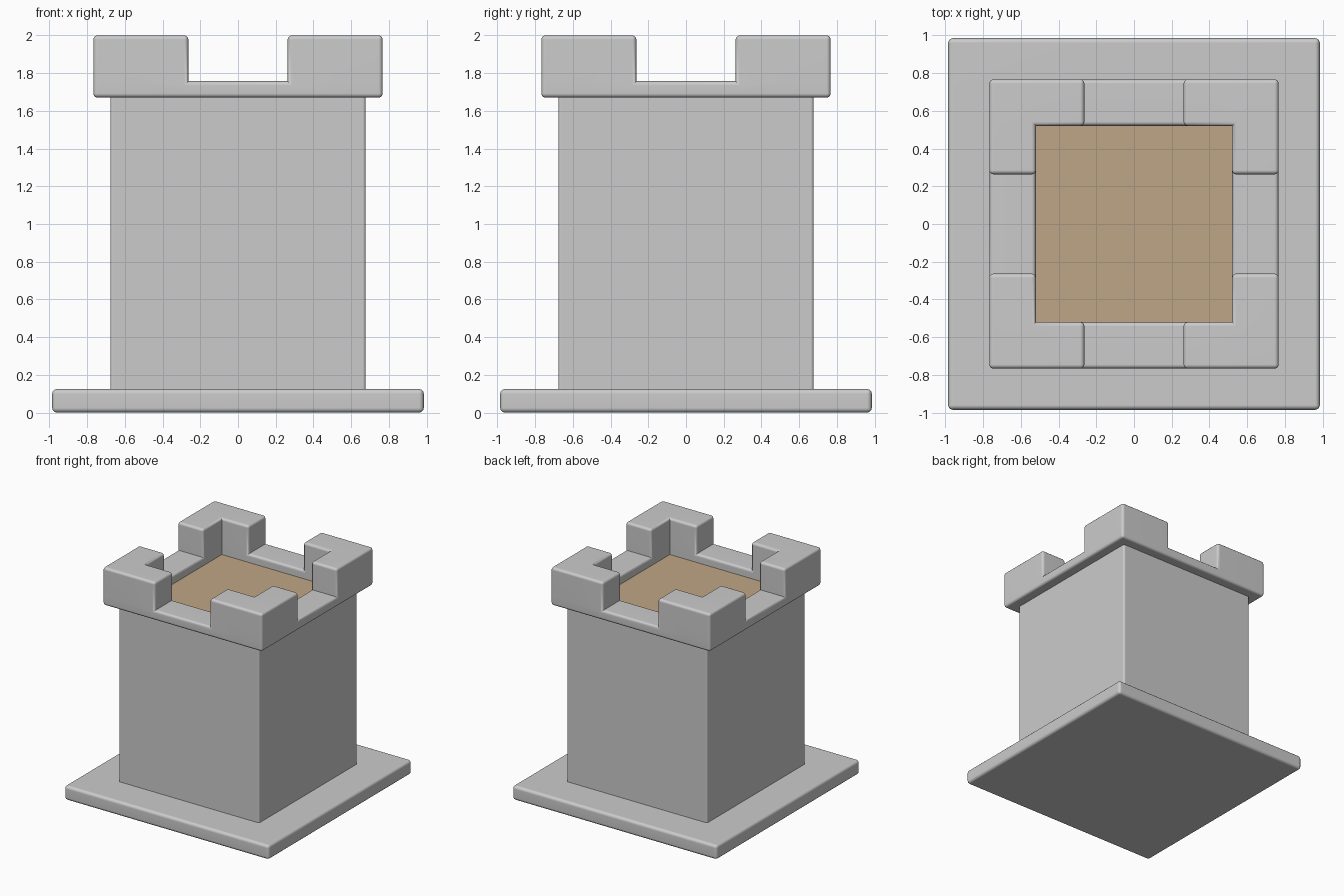
import bpy
import bmesh
import math

if "Cube" in bpy.data.objects:
    bpy.data.objects.remove(bpy.data.objects["Cube"])


def finish(bm, name, bevel, keep):
    """Round the chosen convex edges and turn the mesh into an object."""
    bmesh.ops.recalc_face_normals(bm, faces=bm.faces)
    edges = [e for e in bm.edges
             if len(e.link_faces) == 2 and e.is_convex
             and e.calc_face_angle() > 0.5 and keep(e)]
    if edges:
        bmesh.ops.bevel(bm, geom=edges, offset=bevel, segments=3, profile=0.5,
                        affect='EDGES', clamp_overlap=True)
    mesh = bpy.data.meshes.new(name)
    bm.to_mesh(mesh)
    bm.free()
    obj = bpy.data.objects.new(name, mesh)
    bpy.context.collection.objects.link(obj)
    bpy.ops.object.select_all(action='DESELECT')
    obj.select_set(True)
    bpy.context.view_layer.objects.active = obj
    bpy.ops.object.shade_smooth_by_angle(angle=math.radians(40))
    mod = obj.modifiers.new("Weighted Normal", 'WEIGHTED_NORMAL')
    mod.keep_sharp = True
    return obj


def block(name, half, z0, z1, bevel, keep=lambda e: True):
    """Square block centred on the z axis."""
    bm = bmesh.new()
    bmesh.ops.create_cube(bm, size=1)
    for v in bm.verts:
        v.co = (v.co.x * 2 * half, v.co.y * 2 * half,
                z0 if v.co.z < 0 else z1)
    return finish(bm, name, bevel, keep)


def is_vertical(e):
    return abs(e.verts[0].co.z - e.verts[1].co.z) > 0.01


# Base slab and tower shaft
block("base_slab", 0.985, 0.0, 0.125, 0.025)
block("tower_shaft", 0.677, 0.1, 1.676, 0.016, is_vertical)

# Wooden floor inside the battlements
deck = block("wooden_floor", 0.523, 1.672, 1.685, 0.0, lambda e: False)
wood = bpy.data.materials.new("wood")
wood.diffuse_color = (0.52, 0.38, 0.24, 1)
wood.use_nodes = True
wood.node_tree.nodes["Principled BSDF"].inputs["Base Color"].default_value = wood.diffuse_color
deck.data.materials.append(wood)

# Battlements: a square ring with an L-shaped merlon on each corner
P = [-0.767, -0.52, -0.263, 0.263, 0.52, 0.767]
Z = [1.67, 1.757, 2.0]


def filled(i, j, k):
    if not (0 <= i < 5 and 0 <= j < 5 and 0 <= k < 2):
        return False
    on_ring = i in (0, 4) or j in (0, 4)
    return on_ring and (k == 0 or (i != 2 and j != 2))


bm = bmesh.new()
verts = {}


def vert(key):
    if key not in verts:
        verts[key] = bm.verts.new((P[key[0]], P[key[1]], Z[key[2]]))
    return verts[key]


for i in range(5):
    for j in range(5):
        for k in range(2):
            if not filled(i, j, k):
                continue
            for axis in range(3):
                for side in (0, 1):
                    near = [i, j, k]
                    near[axis] += 1 if side else -1
                    if filled(*near):
                        continue
                    corners = []
                    for a, b in ((0, 0), (1, 0), (1, 1), (0, 1)):
                        c = [i, j, k]
                        c[axis] += side
                        c[(axis + 1) % 3] += a
                        c[(axis + 2) % 3] += b
                        corners.append(vert(tuple(c)))
                    bm.faces.new(corners if side else corners[::-1])

bmesh.ops.dissolve_limit(bm, angle_limit=0.02, verts=bm.verts, edges=bm.edges)


def not_inner_bottom(e):
    mid = (e.verts[0].co + e.verts[1].co) / 2
    return not (mid.z < 1.68 and max(abs(mid.x), abs(mid.y)) < 0.6)


finish(bm, "battlements", 0.022, not_inner_bottom)
